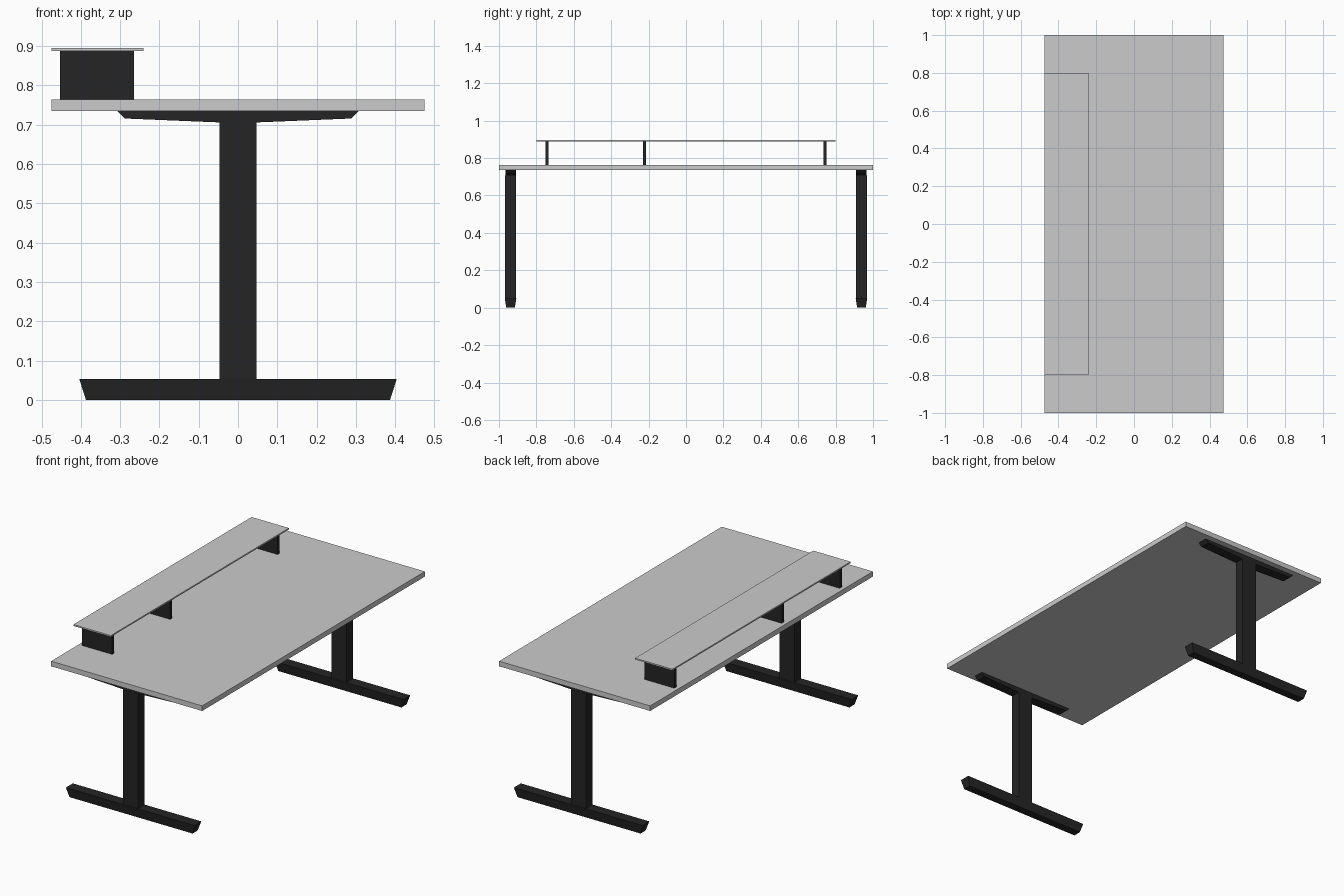
import bpy, bmesh

if "Cube" in bpy.data.objects:
    bpy.data.objects.remove(bpy.data.objects["Cube"])

black = bpy.data.materials.new("black_metal")
black.diffuse_color = (0.018, 0.018, 0.018, 1)
black.use_nodes = True
black.node_tree.nodes["Principled BSDF"].inputs["Base Color"].default_value = black.diffuse_color


def finish(name, bm, mat):
    bmesh.ops.recalc_face_normals(bm, faces=bm.faces)
    mesh = bpy.data.meshes.new(name)
    bm.to_mesh(mesh)
    bm.free()
    obj = bpy.data.objects.new(name, mesh)
    bpy.context.collection.objects.link(obj)
    if mat:
        mesh.materials.append(mat)
    return obj


def box(name, x, y, z, mat=None, shrink=(0, 0)):
    """Box from ranges; shrink pulls the bottom edges inwards in x and y."""
    bm = bmesh.new()
    bmesh.ops.create_cube(bm, size=1)
    for v in bm.verts:
        sx, sy, top = v.co.x > 0, v.co.y > 0, v.co.z > 0
        dx, dy = (0, 0) if top else shrink
        v.co = (x[sx] + (-dx if sx else dx), y[sy] + (-dy if sy else dy), z[top])
    return finish(name, bm, mat)


def extrude_y(name, profile, y, mat):
    """Extrude an xz profile along y."""
    bm = bmesh.new()
    face = bm.faces.new([bm.verts.new((px, y[0], pz)) for px, pz in profile])
    ext = bmesh.ops.extrude_face_region(bm, geom=[face])["geom"]
    verts = [v for v in ext if isinstance(v, bmesh.types.BMVert)]
    bmesh.ops.translate(bm, verts=verts, vec=(0, y[1] - y[0], 0))
    return finish(name, bm, mat)


# Work surface and raised shelf
box("desktop", (-0.475, 0.475), (-1, 1), (0.735, 0.764))
box("shelf", (-0.475, -0.24), (-0.8, 0.8), (0.888, 0.896))

# Shelf supports, with the middle one off centre
for i, y in enumerate((-0.743, -0.222, 0.743)):
    box(f"shelf_support_{i + 1}", (-0.453, -0.265), (y - 0.009, y + 0.009), (0.764, 0.888), black)

# T-shaped leg at each end: foot, column and tapered bracket
half = [(0.047, 0.706), (0.288, 0.716), (0.307, 0.735)]
bracket = half + [(-x, z) for x, z in reversed(half)]
for side, y in (("front", -0.938), ("back", 0.938)):
    box(side + "_foot", (-0.404, 0.404), (y - 0.031, y + 0.031), (0, 0.053), black, (0.017, 0.008))
    box(side + "_column", (-0.047, 0.047), (y - 0.029, y + 0.029), (0.053, 0.706), black)
    extrude_y(side + "_bracket", bracket, (y - 0.028, y + 0.028), black)
